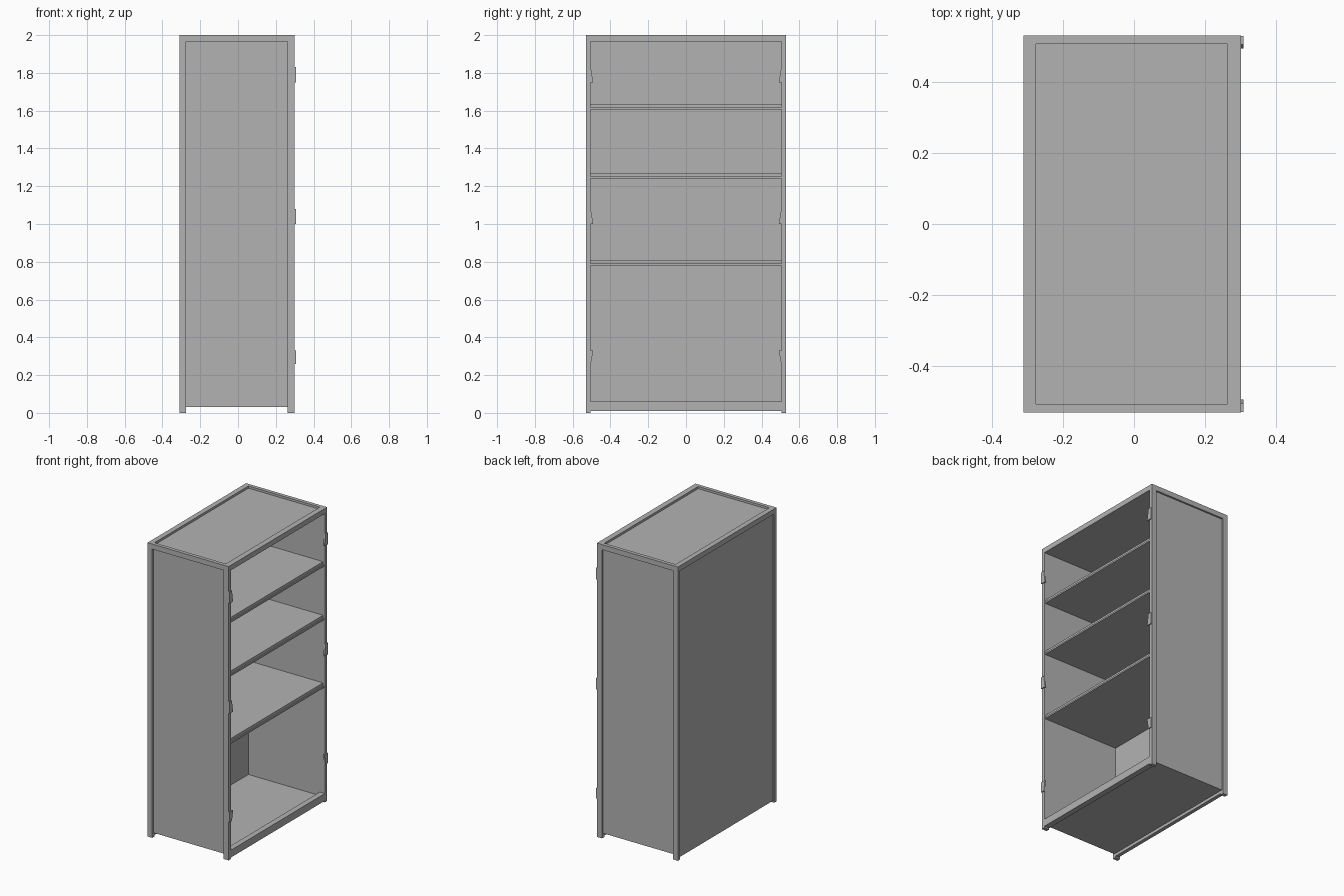
import bpy
import bmesh

cube = bpy.data.objects.get("Cube")
if cube:
    bpy.data.objects.remove(cube, do_unlink=True)

grey = bpy.data.materials.new("cabinet grey")
grey.use_nodes = True
GREY = (0.45, 0.45, 0.45, 1)
grey.diffuse_color = GREY
grey.node_tree.nodes["Principled BSDF"].inputs["Base Color"].default_value = GREY


def finish(name, bm):
    bmesh.ops.recalc_face_normals(bm, faces=bm.faces)
    mesh = bpy.data.meshes.new(name)
    bm.to_mesh(mesh)
    bm.free()
    mesh.materials.append(grey)
    obj = bpy.data.objects.new(name, mesh)
    bpy.context.collection.objects.link(obj)
    return obj


def box(name, xs, ys, zs):
    bm = bmesh.new()
    bmesh.ops.create_cube(bm, size=1)
    for v in bm.verts:
        v.co = [r[0] if c < 0 else r[1] for c, r in zip(v.co, (xs, ys, zs))]
    return finish(name, bm)


def plate(name, outline, x0, x1):
    """Extrude a (y, z) outline along x."""
    bm = bmesh.new()
    face = bm.faces.new([bm.verts.new((x0, y, z)) for y, z in outline])
    out = bmesh.ops.extrude_face_region(bm, geom=[face])
    for v in out["geom"]:
        if isinstance(v, bmesh.types.BMVert):
            v.co.x = x1
    return finish(name, bm)


# Main dimensions: outer and inner limits of the frame
BACK, BACK_IN, FRONT_IN, FRONT = -0.31, -0.275, 0.262, 0.30
SIDE, SIDE_IN = 0.53, 0.505
TOP, TOP_IN = 2.0, 1.965
WIDTH = (-SIDE_IN, SIDE_IN)
DEPTH = (BACK_IN, FRONT_IN)

# Corner posts, side panels and top side rails
for label, s in (("left", 1), ("right", -1)):
    ys = sorted((s * SIDE_IN, s * SIDE))
    box(f"{label}_back_post", (BACK, BACK_IN), ys, (0, TOP))
    box(f"{label}_front_post", (FRONT_IN, FRONT), ys, (0, TOP))
    box(f"{label}_top_rail", DEPTH, ys, (TOP_IN, TOP))
    panel = sorted((s * SIDE_IN, s * (SIDE - 0.012)))
    box(f"{label}_side_panel", DEPTH, panel, (0.03, TOP_IN))

# Front and back rails
for label, xs in (("front", (FRONT_IN, FRONT)), ("back", (BACK, BACK_IN))):
    box(f"{label}_top_rail", xs, WIDTH, (TOP_IN, TOP))
box("front_bottom_rail", (FRONT_IN, FRONT), WIDTH, (0.01, 0.06))

# Recessed back, top and floor panels
box("back_panel", (BACK + 0.01, BACK_IN), WIDTH, (0.01, TOP_IN))
box("top_panel", DEPTH, WIDTH, (TOP_IN, TOP - 0.015))
box("floor_panel", DEPTH, WIDTH, (0.03, 0.036))

# Shelves: a board on a thin base with a slightly stepped front
for i, z in enumerate((0.78, 1.24, 1.605), 1):
    box(f"shelf_{i}_base", (BACK_IN, 0.295), WIDTH, (z, z + 0.011))
    box(f"shelf_{i}_board", (BACK_IN, 0.287), WIDTH, (z + 0.011, z + 0.03))

# Hinge leaves with one slanted edge; the lowest pair is turned over
for i, (z0, z1, flip) in enumerate(((0.26, 0.33, True), (1.0, 1.08, False),
                                    (1.75, 1.83, False)), 1):
    wide, narrow = (z1, z0) if flip else (z0, z1)
    slope = 0.01 if wide > narrow else -0.01
    for label, s in (("left", 1), ("right", -1)):
        outline = [(s * 0.528, wide), (s * 0.493, wide),
                   (s * 0.493, wide - slope), (s * 0.504, narrow),
                   (s * 0.528, narrow)]
        plate(f"{label}_hinge_{i}", outline, 0.297, 0.307)
